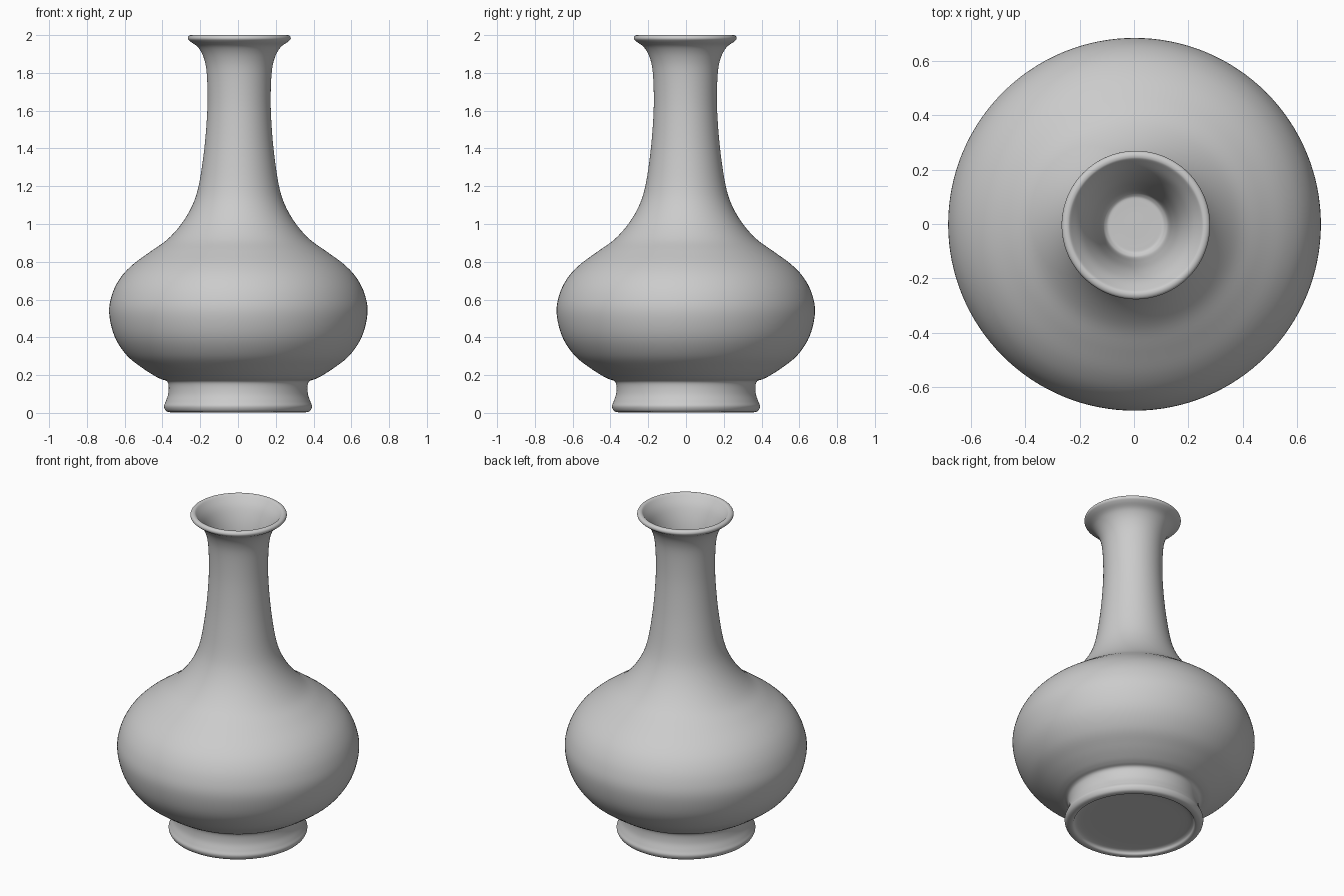
import bpy, bmesh, math

if "Cube" in bpy.data.objects:
    bpy.data.objects.remove(bpy.data.objects["Cube"])

SIDES = 128
STEPS = 5

# Lathe profile (radius, height), from the underside, up the outside, down the inside
profile = [
    (0.0, 0.03), (0.20, 0.03), (0.32, 0.026), (0.345, 0.006), (0.365, 0.004),
    (0.383, 0.012), (0.392, 0.035), (0.383, 0.06), (0.370, 0.10), (0.368, 0.145),
    (0.378, 0.168), (0.405, 0.178), (0.44, 0.195), (0.51, 0.24), (0.59, 0.305),
    (0.655, 0.405), (0.684, 0.53), (0.668, 0.63), (0.625, 0.715), (0.56, 0.785),
    (0.465, 0.855), (0.375, 0.92), (0.30, 1.005), (0.245, 1.10), (0.213, 1.20),
    (0.189, 1.35), (0.174, 1.50), (0.167, 1.65), (0.172, 1.80), (0.188, 1.88),
    (0.218, 1.935), (0.258, 1.965), (0.272, 1.98), (0.268, 1.995), (0.252, 2.0),
    (0.236, 1.988), (0.195, 1.93), (0.160, 1.83), (0.138, 1.68), (0.124, 1.54),
    (0.108, 1.505), (0.08, 1.50), (0.0, 1.50),
]


def smooth_curve(pts, steps):
    """Catmull-Rom curve through the profile points."""
    out = []
    for i in range(len(pts) - 1):
        a, b, c, d = (pts[max(i - 1, 0)], pts[i], pts[i + 1],
                      pts[min(i + 2, len(pts) - 1)])
        for s in range(steps):
            t = s / steps
            out.append(tuple(
                0.5 * (2 * b[k] + (c[k] - a[k]) * t
                       + (2 * a[k] - 5 * b[k] + 4 * c[k] - d[k]) * t * t
                       + (3 * b[k] - a[k] - 3 * c[k] + d[k]) * t ** 3)
                for k in (0, 1)))
    return out + [pts[-1]]


curve = smooth_curve(profile, STEPS)
bm = bmesh.new()


def lean(z):
    """Very slight hand-thrown lean of the neck."""
    return 0.0035 * z, -0.002 * z


# Rings between the two poles
rings = []
for r, z in curve[1:-1]:
    dx, dy = lean(z)
    rings.append([bm.verts.new((dx + r * math.cos(2 * math.pi * k / SIDES),
                                dy + r * math.sin(2 * math.pi * k / SIDES), z))
                  for k in range(SIDES)])
poles = [bm.verts.new((*lean(z), z)) for z in (curve[0][1], curve[-1][1])]

# Skin the rings and close underside and inner floor
for k in range(SIDES):
    n = (k + 1) % SIDES
    for lo, hi in zip(rings, rings[1:]):
        bm.faces.new((lo[k], lo[n], hi[n], hi[k]))
    bm.faces.new((poles[0], rings[0][n], rings[0][k]))
    bm.faces.new((poles[1], rings[-1][k], rings[-1][n]))
bmesh.ops.recalc_face_normals(bm, faces=bm.faces)

mesh = bpy.data.meshes.new("vase")
bm.to_mesh(mesh)
bm.free()
vase = bpy.data.objects.new("vase", mesh)
bpy.context.collection.objects.link(vase)
mesh.shade_smooth()
